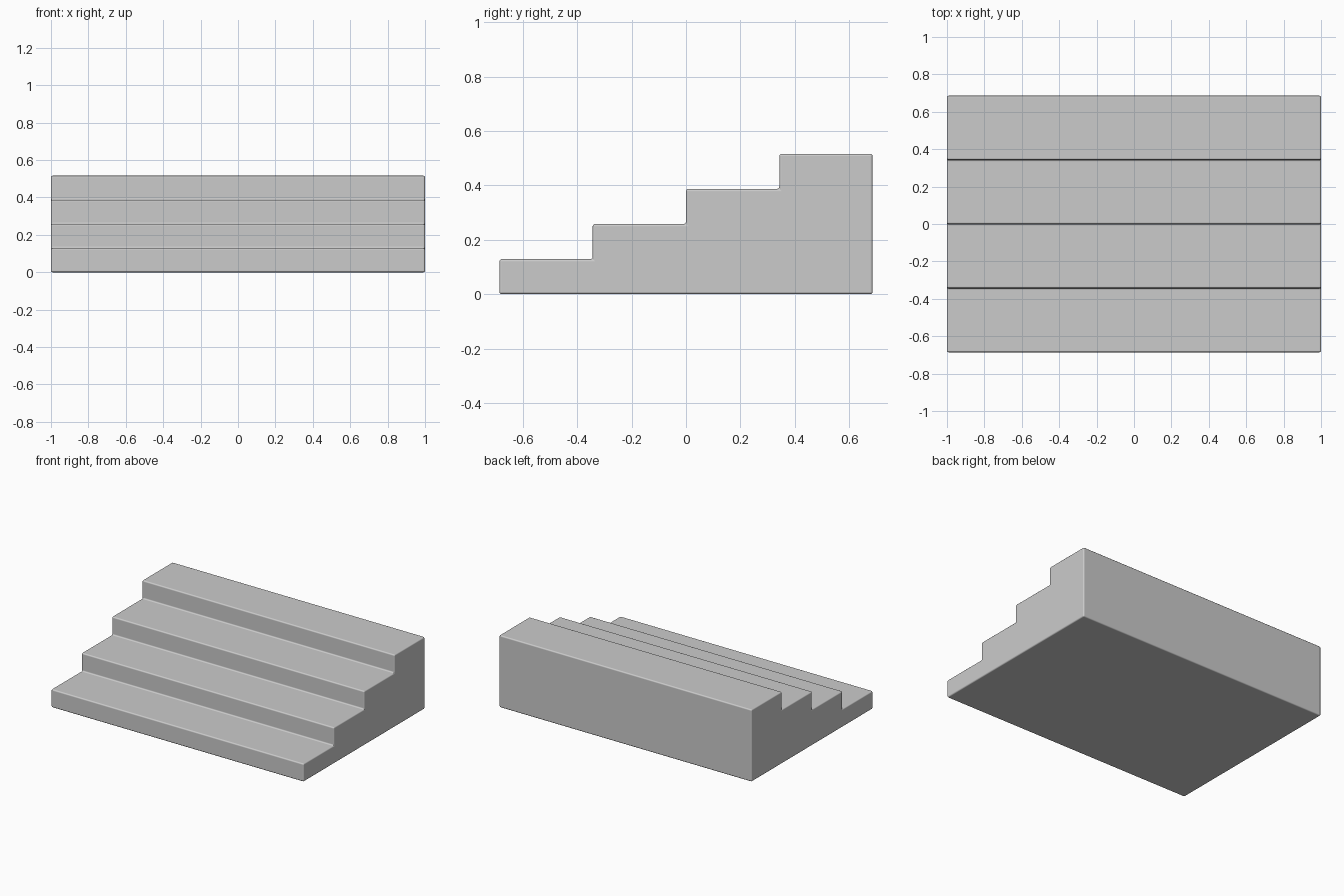
import bpy, bmesh

if "Cube" in bpy.data.objects:
    bpy.data.objects.remove(bpy.data.objects["Cube"])

WIDTH, DEPTH, HEIGHT, STEPS = 2.0, 1.372, 0.516, 4
tread, riser = DEPTH / STEPS, HEIGHT / STEPS

# Side profile of the staircase (y, z)
profile = [(-DEPTH / 2, 0)]
for i in range(STEPS):
    y = -DEPTH / 2 + i * tread
    profile += [(y, (i + 1) * riser), (y + tread, (i + 1) * riser)]
profile.append((DEPTH / 2, 0))

# Extrude the profile across the width
bm = bmesh.new()
face = bm.faces.new([bm.verts.new((-WIDTH / 2, y, z)) for y, z in profile])
extruded = bmesh.ops.extrude_face_region(bm, geom=[face])["geom"]
bmesh.ops.translate(bm, vec=(WIDTH, 0, 0),
                    verts=[v for v in extruded if isinstance(v, bmesh.types.BMVert)])
bmesh.ops.recalc_face_normals(bm, faces=bm.faces)
mesh = bpy.data.meshes.new("stairs")
bm.to_mesh(mesh)
bm.free()
stairs = bpy.data.objects.new("stairs", mesh)
bpy.context.collection.objects.link(stairs)

# Slightly rounded edges, smooth shaded
for p in mesh.polygons:
    p.use_smooth = True
bevel = stairs.modifiers.new("rounded_edges", 'BEVEL')
bevel.width = 0.009
bevel.segments = 3
bevel.limit_method = 'ANGLE'
bevel.harden_normals = True
